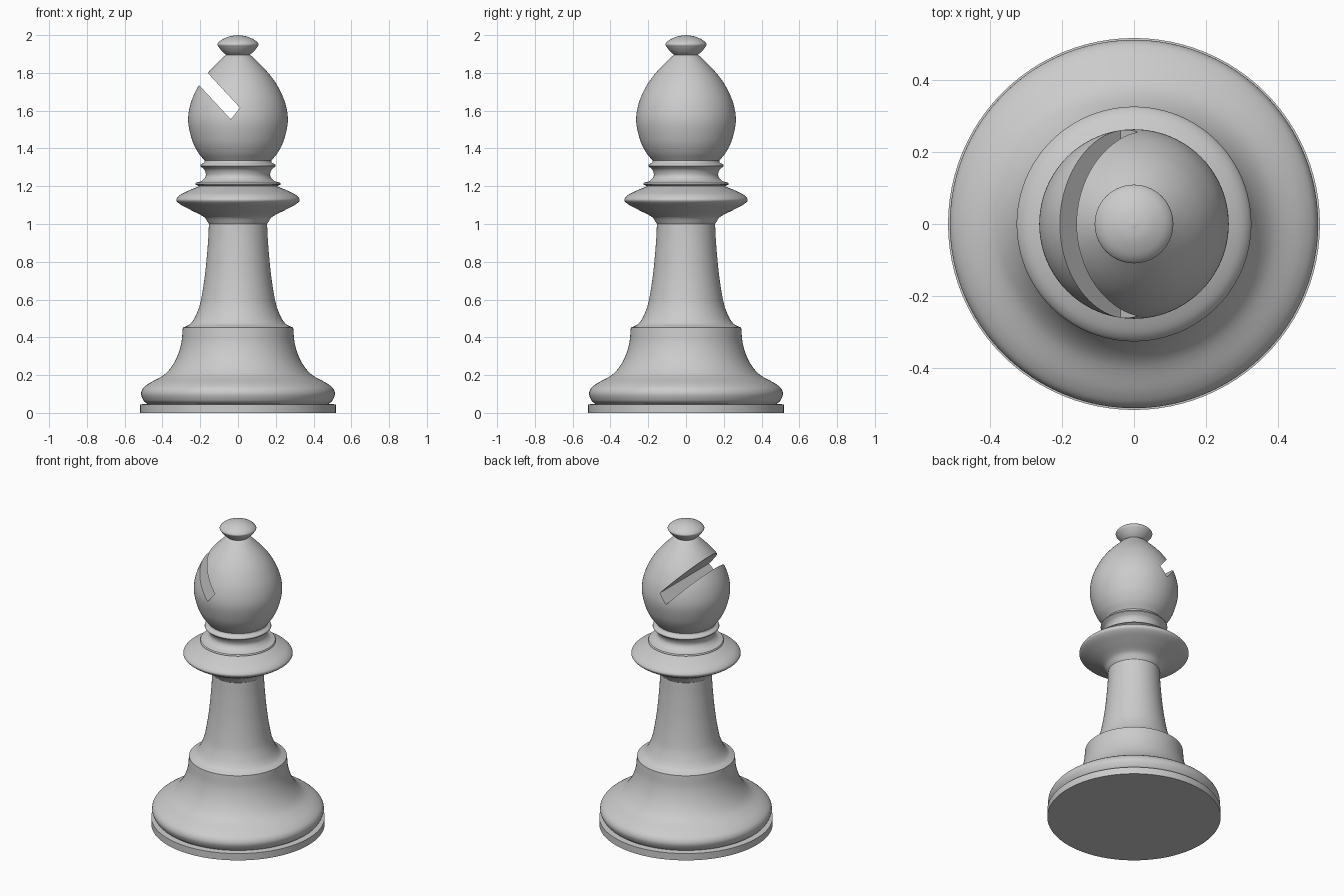
import bpy, bmesh, math
from mathutils import Vector

cube = bpy.data.objects.get("Cube")
if cube:
    bpy.data.objects.remove(cube, do_unlink=True)

SIDES = 96

grey = bpy.data.materials.new("light_grey")
grey.use_nodes = True
colour = (0.6, 0.6, 0.6, 1)
grey.diffuse_color = colour
grey.node_tree.nodes["Principled BSDF"].inputs["Base Color"].default_value = colour


def smooth_curve(points, steps=6):
    """Pass a smooth curve through (radius, height) points."""
    p = [Vector(q) for q in points]
    if len(p) < 3:
        return p
    p = [2 * p[0] - p[1]] + p + [2 * p[-1] - p[-2]]
    out = []
    for a, b, c, d in zip(p, p[1:], p[2:], p[3:]):
        # Limit tangents by the span length so uneven points do not overshoot
        span = (c - b).length
        t0 = (c - a).normalized() * min(span, (c - a).length / 2)
        t1 = (d - b).normalized() * min(span, (d - b).length / 2)
        for i in range(steps):
            t = i / steps
            out.append((2*t**3 - 3*t**2 + 1) * b + (t**3 - 2*t**2 + t) * t0
                       + (3*t**2 - 2*t**3) * c + (t**3 - t**2) * t1)
    return out + [p[-2]]


def finish(name, bm):
    bmesh.ops.recalc_face_normals(bm, faces=bm.faces)
    mesh = bpy.data.meshes.new(name)
    bm.to_mesh(mesh)
    bm.free()
    mesh.materials.append(grey)
    obj = bpy.data.objects.new(name, mesh)
    bpy.context.collection.objects.link(obj)
    return obj


def lathe(name, *sections):
    """Turn a profile made of smooth sections that meet at sharp corners."""
    profile = []
    for section in sections:
        for q in smooth_curve(section):
            if not profile or (q - profile[-1]).length > 1e-5:
                profile.append(q)
    bm = bmesh.new()
    verts = [bm.verts.new((max(r, 0), 0, z)) for r, z in profile]
    edges = [bm.edges.new(pair) for pair in zip(verts, verts[1:])]
    bmesh.ops.spin(bm, geom=verts + edges, cent=(0, 0, 0), axis=(0, 0, 1),
                   angle=math.tau, steps=SIDES)
    bmesh.ops.remove_doubles(bm, verts=bm.verts, dist=1e-5)
    return finish(name, bm)


def activate(obj):
    bpy.ops.object.select_all(action='DESELECT')
    obj.select_set(True)
    bpy.context.view_layer.objects.active = obj


# Base and stem
base = lathe("base_disc", [(0, 0), (0.518, 0)], [(0.518, 0), (0.518, 0.045)],
             [(0.518, 0.045), (0.48, 0.048)])
foot = lathe("foot", [(0.48, 0.048), (0.5, 0.065), (0.513, 0.1), (0.503, 0.13),
                      (0.47, 0.157), (0.386, 0.206), (0.333, 0.275),
                      (0.302, 0.36), (0.292, 0.452)],
             [(0.292, 0.452), (0.283, 0.455)])
stem = lathe("stem", [(0.283, 0.455), (0.252, 0.472), (0.226, 0.51), (0.2, 0.58),
                      (0.175, 0.73), (0.159, 0.9), (0.154, 1.0)])

# Collar and neck rings
collar = lathe("collar", [(0.154, 1.0), (0.18, 1.037), (0.25, 1.074), (0.307, 1.105),
                          (0.327, 1.128), (0.305, 1.155), (0.25, 1.182),
                          (0.205, 1.2)])
neck = lathe("neck", [(0.205, 1.2), (0.228, 1.21)], [(0.228, 1.21), (0.223, 1.218)],
             [(0.223, 1.218), (0.19, 1.23), (0.171, 1.255), (0.177, 1.285), (0.199, 1.306)],
             [(0.199, 1.306), (0.197, 1.314), (0.18, 1.325), (0.176, 1.335)])

# Head, with a slanted slot cut in its right side
head = lathe("head", [(0, 1.335), (0.176, 1.335)],
             [(0.176, 1.335), (0.212, 1.38), (0.243, 1.444), (0.264, 1.545),
              (0.25, 1.64), (0.21, 1.73), (0.16, 1.8), (0.085, 1.878), (0.063, 1.896)],
             [(0.063, 1.896), (0, 1.896)])
slot_low, slot_high = Vector((-0.038, 0, 1.554)), Vector((0.011, 0, 1.615))
out = Vector((-0.68, 0, 0.733)) * 0.5
bm = bmesh.new()
outline = [slot_low, slot_high, slot_high + out, slot_low + out]
side = bm.faces.new([bm.verts.new(p - Vector((0, 0.4, 0))) for p in outline])
extruded = bmesh.ops.extrude_face_region(bm, geom=[side])["geom"]
bmesh.ops.translate(bm, vec=(0, 0.8, 0),
                    verts=[v for v in extruded if isinstance(v, bmesh.types.BMVert)])
cutter = finish("slot_cutter", bm)
cut = head.modifiers.new("slot", 'BOOLEAN')
cut.operation = 'DIFFERENCE'
cut.solver = 'EXACT'
cut.object = cutter
activate(head)
bpy.ops.object.modifier_apply(modifier=cut.name)
bpy.data.objects.remove(cutter, do_unlink=True)

# Finial knob
finial = lathe("finial", [(0.063, 1.896), (0.082, 1.912), (0.102, 1.936), (0.109, 1.953),
                          (0.088, 1.974), (0.045, 1.993), (0, 2.0)])

for part in (base, foot, stem, collar, neck, head, finial):
    activate(part)
    bpy.ops.object.shade_smooth_by_angle(angle=math.radians(30))
